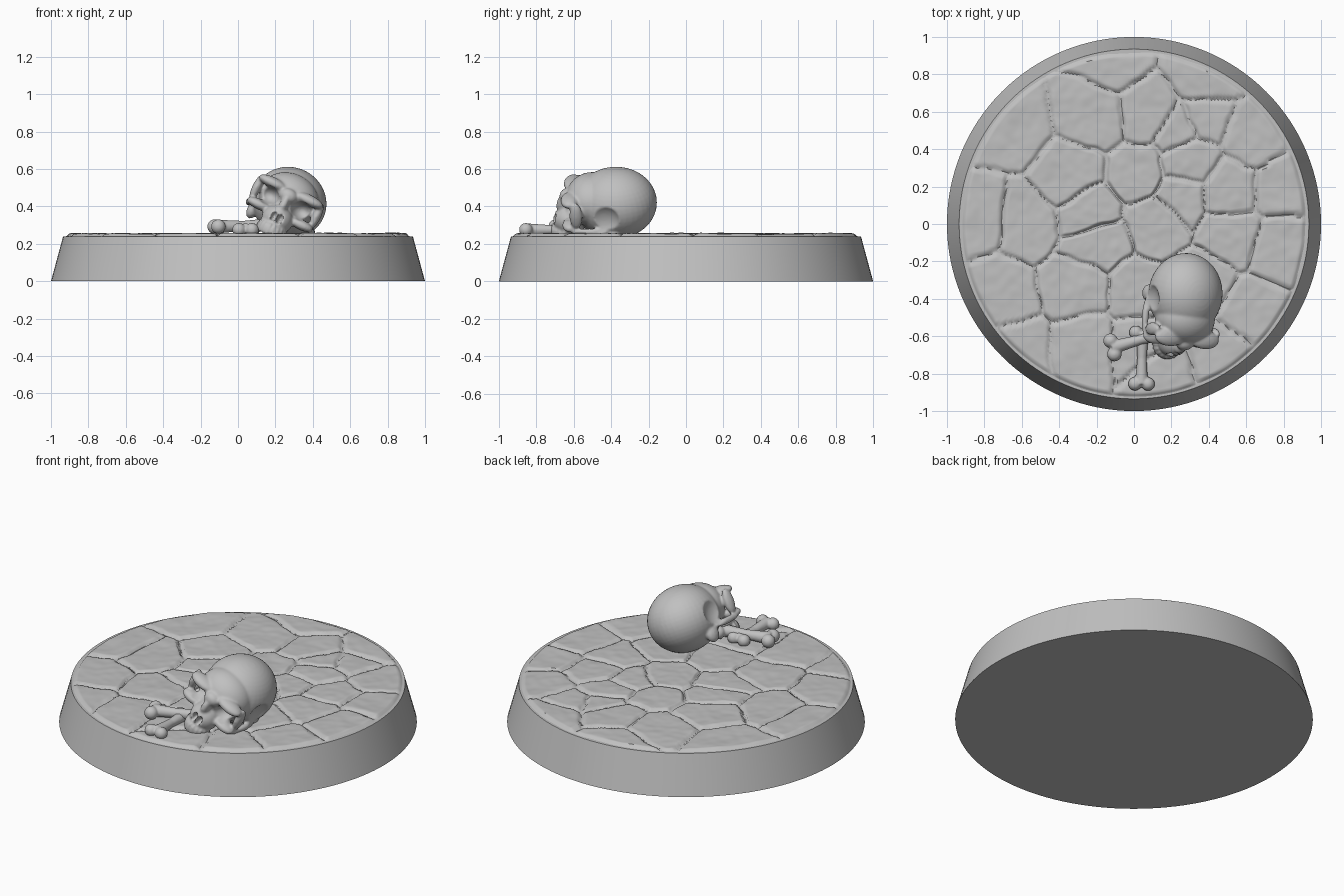
import bpy, bmesh, math
from mathutils import Matrix, Vector, noise

if "Cube" in bpy.data.objects:
    bpy.data.objects.remove(bpy.data.objects["Cube"])

stone = bpy.data.materials.new("stone_grey")
stone.use_nodes = True
GREY = (0.53, 0.53, 0.53, 1)
stone.diffuse_color = GREY
stone.node_tree.nodes["Principled BSDF"].inputs["Base Color"].default_value = GREY


def make_object(name, bm):
    mesh = bpy.data.meshes.new(name)
    bm.to_mesh(mesh)
    bm.free()
    mesh.materials.append(stone)
    obj = bpy.data.objects.new(name, mesh)
    bpy.context.collection.objects.link(obj)
    return obj


def ellipsoid(bm, centre, radii, mirror=False):
    sides = (1, -1) if mirror else (1,)
    for side in sides:
        place = Matrix.Translation((side * centre[0], centre[1], centre[2]))
        bmesh.ops.create_uvsphere(bm, u_segments=40, v_segments=24, radius=1,
                                  matrix=place @ Matrix.Diagonal((*radii, 1)))


def fuse(obj, voxel, cutter=None, smooth=3):
    """Melt overlapping volumes into one skin, carve it and bake the result."""
    def remesh():
        mod = obj.modifiers.new("fuse", "REMESH")
        mod.mode = "VOXEL"
        mod.voxel_size = voxel
    remesh()
    if cutter:
        cut = obj.modifiers.new("carve", "BOOLEAN")
        cut.operation = "DIFFERENCE"
        cut.solver = "EXACT"
        cut.object = cutter
        remesh()
    soft = obj.modifiers.new("soften", "SMOOTH")
    soft.factor = 0.5
    soft.iterations = smooth
    bpy.context.view_layer.update()
    graph = bpy.context.evaluated_depsgraph_get()
    baked = bpy.data.meshes.new_from_object(obj.evaluated_get(graph))
    obj.modifiers.clear()
    obj.data = baked
    if not baked.materials:
        baked.materials.append(stone)
    if cutter:
        bpy.data.objects.remove(cutter)


# Tapered round base
RIM = 0.935
bm = bmesh.new()
bmesh.ops.create_cone(bm, cap_ends=True, segments=128, radius1=1, radius2=RIM,
                      depth=0.24, matrix=Matrix.Translation((0, 0, 0.12)))
base = make_object("base", bm)

# Paving stones: a cell pattern with grooves between neighbouring centres
CENTRES = [Vector(c) for c in (
    (-.12, .87), (-.66, .5), (-.23, .57), (.08, .6), (.38, .78), (.25, .5),
    (.38, .55), (.62, .48), (-.33, .25), (.02, .28), (.3, .32), (.25, .14),
    (.5, .18), (.8, .18), (-.84, .05), (-.58, 0), (-.25, .08), (.12, 0),
    (-.2, -.13), (.52, -.06), (.8, -.12), (-.72, -.36), (-.3, -.33),
    (0, -.37), (.36, -.3), (.66, -.45), (-.62, -.7), (-.25, -.68),
    (.02, -.66), (.46, -.72), (.14, -.82))]


def smoothstep(t):
    t = max(0, min(1, t))
    return t * t * (3 - 2 * t)


def paving_height(x, y):
    flat = Vector((x, y, 0))
    warp = noise.noise_vector(flat * 4) * 0.035 + noise.noise_vector(flat * 14) * 0.01
    p = Vector((x + warp.x, y + warp.y))
    near = min(CENTRES, key=lambda c: (p - c).length_squared)
    gap = min(((p - c).length_squared - (p - near).length_squared) / (2 * (c - near).length)
              for c in CENTRES if c is not near)
    edge = 0.922 + 0.008 * noise.noise(flat * 5) - math.hypot(x, y)
    tilt = 0.004 * noise.noise(Vector((near.x * 9, near.y * 9, 1)))
    rough = 0.004 * noise.noise(flat * 7) + 0.0025 * noise.noise(flat * 20)
    return 0.238 + (0.017 + tilt + rough) * smoothstep(min(gap / 0.02, edge / 0.02))


RINGS, STEPS = 90, 330
bm = bmesh.new()
hub = bm.verts.new((0, 0, paving_height(0, 0)))
previous = None
for i in range(1, RINGS + 1):
    r = RIM * i / RINGS
    ring = []
    for j in range(STEPS):
        a = math.tau * j / STEPS
        x, y = r * math.cos(a), r * math.sin(a)
        ring.append(bm.verts.new((x, y, paving_height(x, y))))
    for j in range(STEPS):
        k = (j + 1) % STEPS
        if previous:
            bm.faces.new((previous[j], ring[j], ring[k], previous[k]))
        else:
            bm.faces.new((hub, ring[j], ring[k]))
    previous = ring
paving = make_object("paving", bm)

# Skull volumes, modelled upright and facing forward
bm = bmesh.new()
ellipsoid(bm, (0, 0, 0), (.2, .22, .19))                          # cranium
ellipsoid(bm, (0, -.13, .02), (.165, .14, .14))                   # forehead
ellipsoid(bm, (0, -.02, -.1), (.13, .17, .08))                    # skull underside
ellipsoid(bm, (0, -.26, .04), (.05, .04, .04))                    # between the brows
ellipsoid(bm, (0, -.25, -.1), (.085, .09, .08))                   # upper jaw
ellipsoid(bm, (0, -.285, -.02), (.024, .035, .06))                # nose bridge
ellipsoid(bm, (.105, -.235, .066), (.085, .05, .03), True)        # brows
ellipsoid(bm, (.178, -.2, .005), (.024, .035, .075), True)        # outer eye rims
ellipsoid(bm, (.125, -.235, -.07), (.07, .045, .028), True)       # cheekbones
ellipsoid(bm, (.185, -.13, -.085), (.018, .1, .02), True)         # cheek arches
ellipsoid(bm, (.16, -.01, -.12), (.03, .045, .05), True)          # behind the ears
for n in range(10):                                               # upper teeth
    a = math.radians(-78 + n * 156 / 9)
    ellipsoid(bm, (.075 * math.sin(a), -.26 - .085 * math.cos(a), -.165),
              (.0125, .0125, .036))
skull = make_object("skull", bm)

# Hollows of the skull
bm = bmesh.new()
ellipsoid(bm, (.1, -.29, -.003), (.064, .1, .052), True)          # eye sockets
ellipsoid(bm, (.018, -.345, -.088), (.017, .05, .03), True)       # nostrils
ellipsoid(bm, (.232, -.05, -.005), (.065, .1, .1), True)          # temples
hollows = make_object("skull_hollows", bm)
hollows.hide_render = True
fuse(skull, 0.0065, hollows)
skull.matrix_world = (Matrix.Translation((.275, -.375, .42))
                      @ Matrix.Rotation(math.radians(-5), 4, "Z")
                      @ Matrix.Rotation(math.radians(26), 4, "Y"))


# Long bones with a pair of knuckles at each end
def bone(name, start, end, radius):
    start, end = Vector(start), Vector(end)
    along = (end - start).normalized()
    side = along.cross(Vector((0, 0, 1))).normalized()
    bm = bmesh.new()
    turn = along.to_track_quat("Z", "Y").to_matrix().to_4x4()
    for tip, inward in ((start, along), (end, -along)):
        middle = (start + end) / 2
        place = Matrix.Translation((tip + middle) / 2)
        wide, thin = radius * 1.25, radius * 0.9
        outward = inward == along
        bmesh.ops.create_cone(bm, cap_ends=True, segments=24, depth=(middle - tip).length * 1.02,
                              radius1=wide if outward else thin,
                              radius2=thin if outward else wide, matrix=place @ turn)
        for s in (1, -1):
            ellipsoid(bm, tip + side * s * radius * 1.25, (radius * 1.3,) * 3)
    obj = make_object(name, bm)
    fuse(obj, 0.006, smooth=5)


bone("upper_bone", (-.115, -.66, .292), (.17, -.58, .3), 0.03)
bone("lower_bone", (.04, -.855, .275), (.045, -.58, .275), 0.028)

# Smooth shading with crisp edges
bpy.ops.object.select_all(action="DESELECT")
for obj in bpy.context.collection.objects:
    if obj.type == "MESH":
        obj.select_set(True)
        bpy.context.view_layer.objects.active = obj
bpy.ops.object.shade_smooth_by_angle(angle=math.radians(50))
